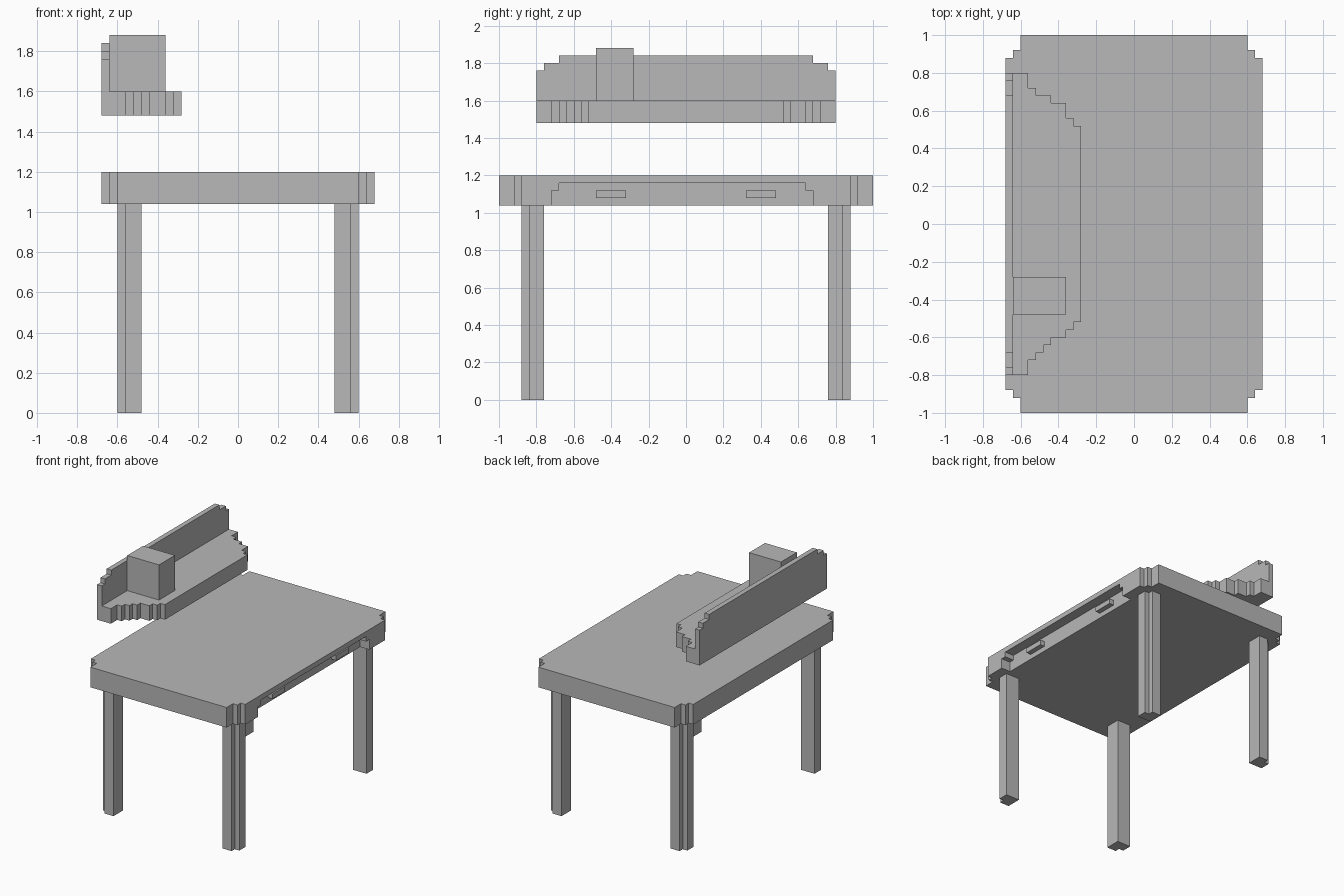
import bpy
import bmesh

U = 0.04  # block size: every coordinate below is counted in blocks

cube = bpy.data.objects.get("Cube")
if cube:
    bpy.data.objects.remove(cube, do_unlink=True)

grey = bpy.data.materials.new("plain_grey")
grey.use_nodes = True
colour = (0.48, 0.48, 0.48, 1)
grey.diffuse_color = colour
grey.node_tree.nodes["Principled BSDF"].inputs["Base Color"].default_value = colour


def prism(name, outline, low, high, axis="z"):
    """Extrude a flat outline along z (outline in x, y) or x (outline in y, z)."""
    def place(a, b, c):
        return (a * U, b * U, c * U) if axis == "z" else (c * U, a * U, b * U)

    bm = bmesh.new()
    face = bm.faces.new([bm.verts.new(place(a, b, low)) for a, b in outline])
    grown = bmesh.ops.extrude_face_region(bm, geom=[face])
    shift = place(0, 0, high - low)
    verts = [v for v in grown["geom"] if isinstance(v, bmesh.types.BMVert)]
    bmesh.ops.translate(bm, verts=verts, vec=shift)
    bmesh.ops.recalc_face_normals(bm, faces=bm.faces)
    mesh = bpy.data.meshes.new(name)
    bm.to_mesh(mesh)
    bm.free()
    mesh.materials.append(grey)
    obj = bpy.data.objects.new(name, mesh)
    bpy.context.collection.objects.link(obj)
    return obj


def block(name, x0, x1, y0, y1, z0, z1):
    return prism(name, [(x0, y0), (x1, y0), (x1, y1), (x0, y1)], z0, z1)


def stairs(start, *moves):
    """Staircase points: alternating moves along the second and first axis."""
    points = [start]
    for i, step in enumerate(moves):
        a, b = points[-1]
        points.append((a, b + step) if i % 2 == 0 else (a + step, b))
    return points


# Table top with stepped corners
corner = stairs((15, 25), -2, 1, -1, 1)
right_half = [(x, -y) for x, y in corner] + corner[::-1]
top = prism("table_top", right_half + [(-x, -y) for x, y in right_half], 26, 30)

# Recess cut in the edge for the drawer front
recess = prism("recess_cutter", [(-18, 25), (17, 25), (17, 28), (16, 28),
                                 (16, 29), (-17, 29), (-17, 28), (-18, 28)],
               15, 18, axis="x")
recess.hide_render = True
cut = top.modifiers.new("recess", "BOOLEAN")
cut.operation = "DIFFERENCE"
cut.solver = "EXACT"
cut.object = recess
bpy.context.view_layer.update()
graph = bpy.context.evaluated_depsgraph_get()
carved = bpy.data.meshes.new_from_object(top.evaluated_get(graph))
top.modifiers.clear()
top.data = carved
bpy.data.objects.remove(recess, do_unlink=True)

# Drawer handles
for side, y in (("right", -12), ("left", 8)):
    block("drawer_handle_" + side, 15, 16, y, y + 4, 27, 28)

# Legs with a notch along the outer corner
leg = [(12, 19), (15, 19), (15, 21), (14, 21), (14, 22), (12, 22)]
for sx, side in ((-1, "right"), (1, "left")):
    for sy, end in ((-1, "front"), (1, "back")):
        prism(f"{end}_{side}_leg", [(x * sx, y * sy) for x, y in leg], 0, 26)

# Wall shelf board with stepped ends
front_end = stairs((-14, -20), 2, 1, 1, 1, 1, 1, 1, 2, 1, 1, 1, 1)
back_end = stairs((-14, 20), -2, 1, -1, 2, -1, 2, -2, 1, -1, 1)
prism("shelf_board", [(-17, -20)] + front_end + back_end[::-1] + [(-17, 20)], 37, 40)

# Shelf back panel with stepped upper corners
rise = [(20, 40), (20, 44), (19, 44), (19, 45), (17, 45), (17, 46)]
prism("shelf_back_panel", rise + [(-y, z) for y, z in rise[::-1]], -17, -16, axis="x")

# Box standing on the shelf
block("shelf_box", -16, -9, -12, -7, 40, 47)
